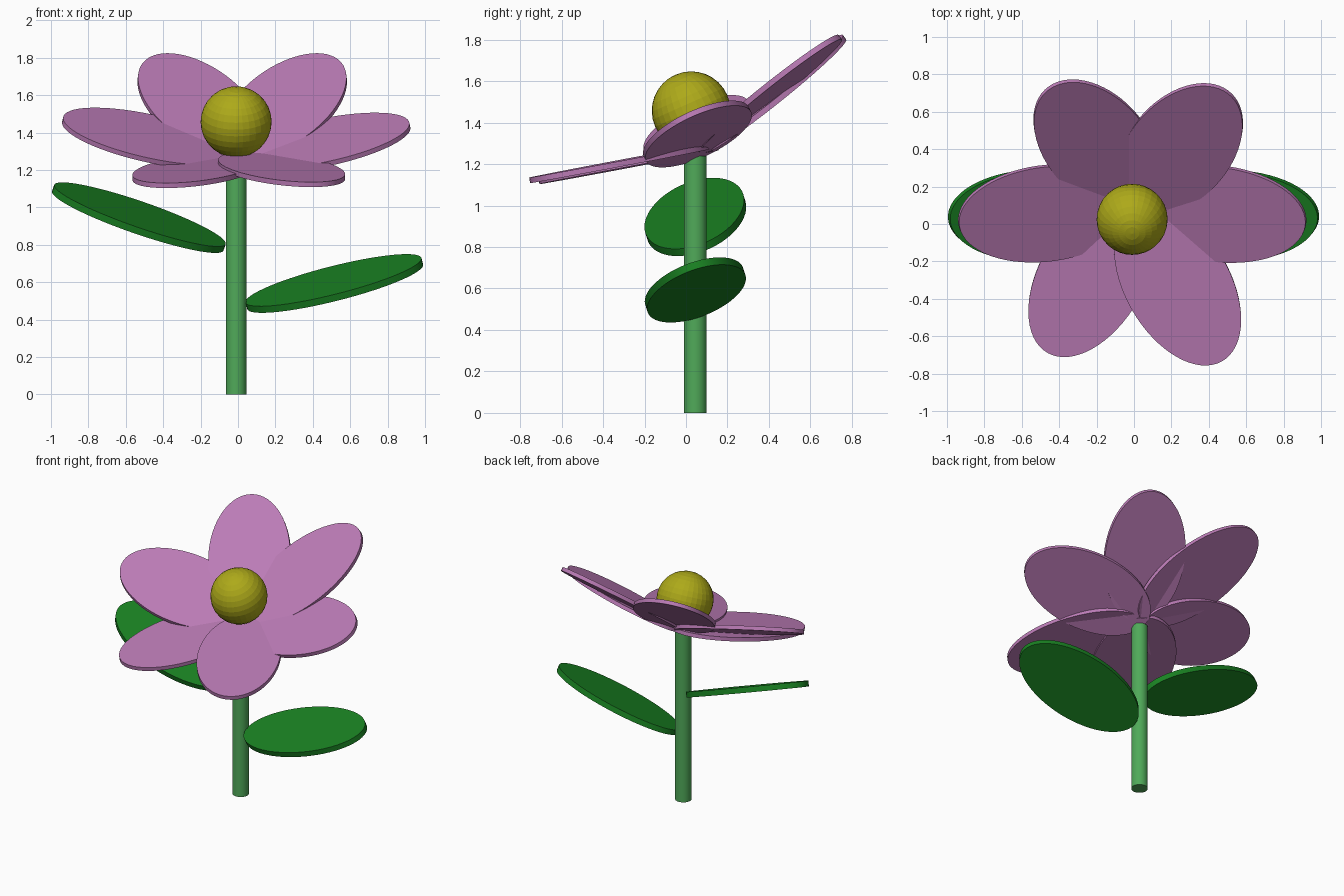
import bpy
from math import radians, cos, sin
from mathutils import Matrix, Vector

if "Cube" in bpy.data.objects:
    bpy.data.objects.remove(bpy.data.objects["Cube"])


def material(name, rgb):
    m = bpy.data.materials.new(name)
    m.diffuse_color = (*rgb, 1)
    m.use_nodes = True
    m.node_tree.nodes["Principled BSDF"].inputs["Base Color"].default_value = m.diffuse_color
    return m


PINK = material("petal_pink", (0.50, 0.20, 0.47))
LEAF = material("leaf_green", (0.01, 0.22, 0.016))
STEM = material("stem_green", (0.08, 0.40, 0.10))
YELLOW = material("centre_yellow", (0.42, 0.40, 0.01))


def blade(name, centre, azimuth, slope, size, mat):
    """Flat elliptical disc: azimuth of its long axis, slope = (dz/dx, dz/dy)."""
    a, b, thick = size
    az, (gx, gy) = radians(azimuth), slope
    n = Vector((-gx, -gy, 1)).normalized()
    u = Vector((cos(az), sin(az), gx * cos(az) + gy * sin(az))).normalized()
    v = n.cross(u)
    bpy.ops.mesh.primitive_cylinder_add(vertices=64, radius=1, depth=1)
    ob = bpy.context.object
    ob.name = name
    ob.matrix_world = (Matrix.Translation(centre)
                       @ Matrix((u, v, n)).transposed().to_4x4()
                       @ Matrix.Diagonal((a, b, thick, 1)))
    ob.data.materials.append(mat)
    bpy.ops.object.shade_smooth_by_angle(angle=radians(30))


# Stem
bpy.ops.mesh.primitive_cylinder_add(vertices=32, radius=0.055, depth=1.24,
                                    location=(-0.01, 0.045, 0.62))
stem = bpy.context.object
stem.name = "stem"
stem.data.materials.append(STEM)
bpy.ops.object.shade_smooth_by_angle(angle=radians(30))

# Flower centre, tipped forward with the bloom
bpy.ops.mesh.primitive_uv_sphere_add(segments=32, ring_count=16, radius=0.19,
                                     location=(-0.01, 0.025, 1.457),
                                     rotation=(radians(24), 0, 0))
centre = bpy.context.object
centre.name = "flower_centre"
centre.data.materials.append(YELLOW)

# Petals
for name, pos, az, slope in [
    ("petal_right", (0.45, 0.055, 1.345), -5, (0.235, 0.466)),
    ("petal_back_right", (0.245, 0.40, 1.537), 54, (0.15, 0.734)),
    ("petal_back_left", (-0.20, 0.42, 1.537), 126, (-0.15, 0.734)),
    ("petal_left", (-0.47, 0.057, 1.368), 185, (-0.25, 0.466)),
    ("petal_front_left", (-0.225, -0.277, 1.198), 240, (0.01, 0.185)),
    ("petal_front_right", (0.233, -0.322, 1.203), 300, (-0.01, 0.185)),
]:
    blade(name, pos, az, slope, (0.48, 0.28, 0.027), PINK)

# Leaves
for name, pos, az, slope in [
    ("leaf_left", (-0.53, 0.045, 0.945), 180, (-0.346, 0.304)),
    ("leaf_right", (0.515, 0.045, 0.593), 0, (0.253, 0.325)),
]:
    blade(name, pos, az, slope, (0.485, 0.25, 0.038), LEAF)
